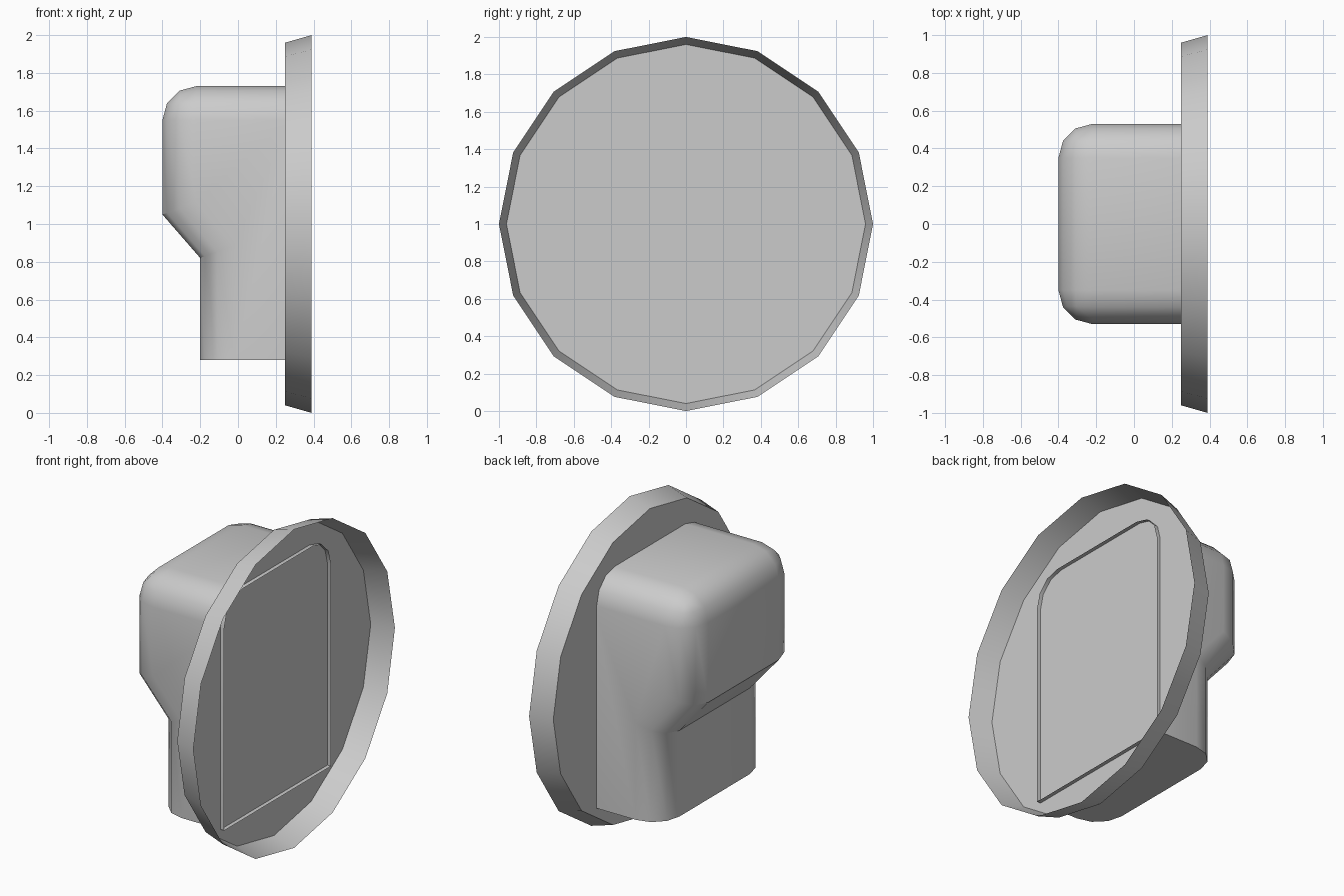
import bpy, bmesh, math

cube = bpy.data.objects.get("Cube")
if cube:
    bpy.data.objects.remove(cube, do_unlink=True)

grey = bpy.data.materials.new("light grey")
grey.use_nodes = True
colour = (0.6, 0.6, 0.6, 1)
grey.diffuse_color = colour
grey.node_tree.nodes["Principled BSDF"].inputs["Base Color"].default_value = colour


def finish(name, bm, angle):
    mesh = bpy.data.meshes.new(name)
    bm.to_mesh(mesh)
    bm.free()
    obj = bpy.data.objects.new(name, mesh)
    bpy.context.collection.objects.link(obj)
    mesh.materials.append(grey)
    bpy.ops.object.select_all(action="DESELECT")
    obj.select_set(True)
    bpy.context.view_layer.objects.active = obj
    bpy.ops.object.shade_smooth_by_angle(angle=math.radians(angle))
    return obj


# Shallow open dish: flat floor with a flared sixteen-sided rim
SIDES = 16


def ring(bm, x, radius):
    return [bm.verts.new((x, radius * math.sin(math.tau * i / SIDES),
                          1 + radius * math.cos(math.tau * i / SIDES)))
            for i in range(SIDES)]


bm = bmesh.new()
inner, outer = ring(bm, 0.25, 0.96), ring(bm, 0.39, 1.0)
bm.faces.new(inner)
for i in range(SIDES):
    j = (i + 1) % SIDES
    bm.faces.new((inner[i], inner[j], outer[j], outer[i]))
bmesh.ops.recalc_face_normals(bm, faces=bm.faces)
finish("dish", bm, 40)

# Stepped housing: side profile extruded across, its open end just through the floor
HALF = 0.53
OPEN_X = 0.275
profile = [(OPEN_X, 0.28), (OPEN_X, 1.73), (-0.4, 1.73),
           (-0.4, 1.05), (-0.2, 0.82), (-0.2, 0.28)]
bm = bmesh.new()
side = bm.faces.new([bm.verts.new((x, -HALF, z)) for x, z in profile])
result = bmesh.ops.extrude_face_region(bm, geom=[side], use_keep_orig=True)
moved = [v for v in result["geom"] if isinstance(v, bmesh.types.BMVert)]
bmesh.ops.translate(bm, verts=moved, vec=(0, 2 * HALF, 0))
bmesh.ops.recalc_face_normals(bm, faces=bm.faces)


def is_rounded(edge):
    a, b = (v.co for v in edge.verts)
    mid = (a + b) / 2
    if abs(a.y - b.y) > 0.1:                      # edges running across
        return mid.z > 1.7 and mid.x < 0          # only the upper one
    return mid.z > 0.3 and mid.x < OPEN_X - 0.01  # all side edges but base and opening


bmesh.ops.bevel(bm, geom=[e for e in bm.edges if is_rounded(e)], offset=0.18,
                offset_type="OFFSET", segments=3, profile=0.5, affect="EDGES")
opening = [f for f in bm.faces if all(v.co.x > OPEN_X - 0.001 for v in f.verts)]
bmesh.ops.delete(bm, geom=opening, context="FACES")
finish("housing", bm, 35)
